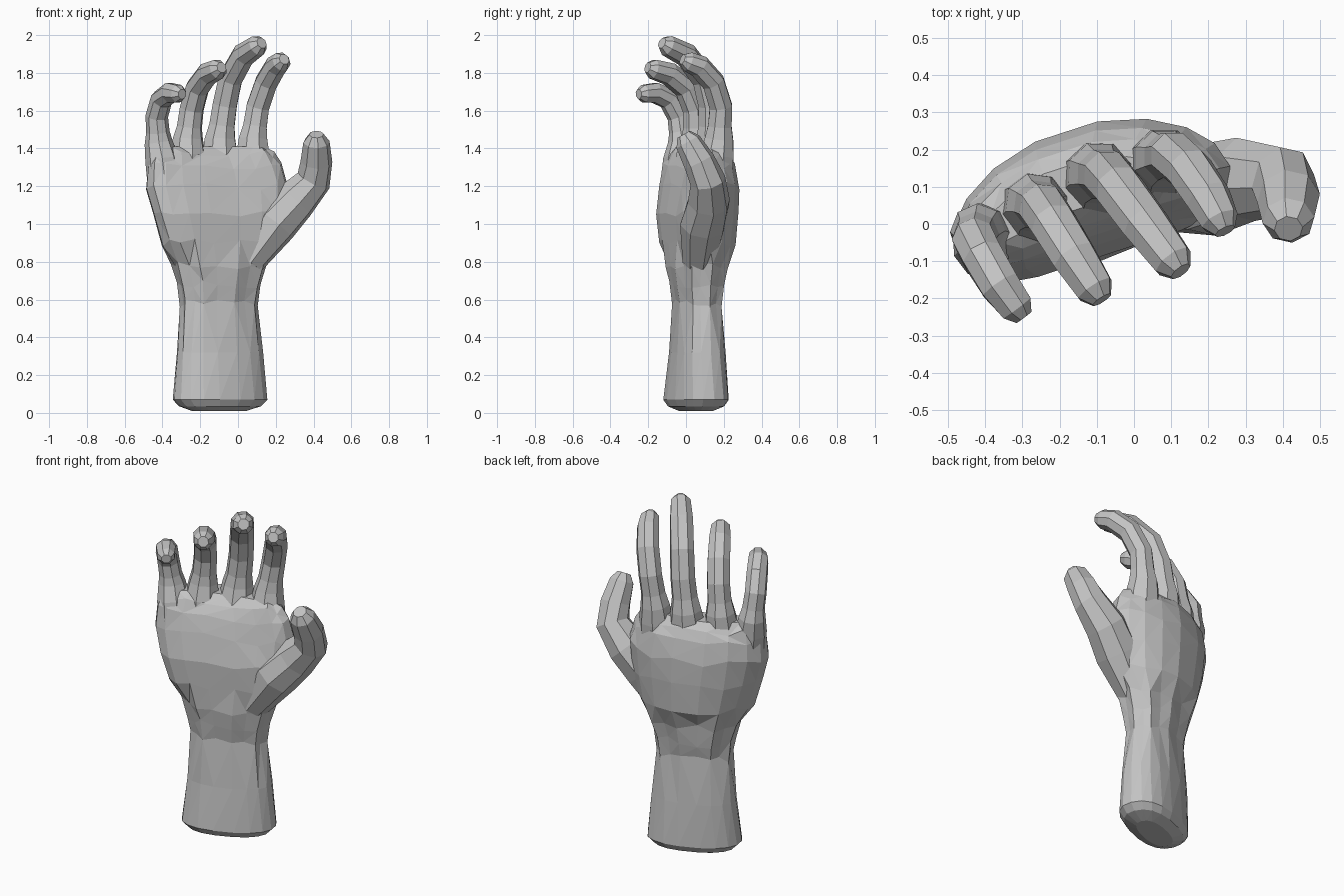
import bpy, bmesh, math, random
from mathutils import Vector

if "Cube" in bpy.data.objects:
    bpy.data.objects.remove(bpy.data.objects["Cube"])

random.seed(4)
skin = bpy.data.materials.new("plain_grey")
skin.diffuse_color = (0.55, 0.55, 0.55, 1)
skin.use_nodes = True
skin.node_tree.nodes["Principled BSDF"].inputs["Base Color"].default_value = skin.diffuse_color


def skin_rings(name, rings, triangulate=False):
    """Bridge a list of equal-length point rings and cap both ends."""
    bm = bmesh.new()
    vs = [[bm.verts.new(p) for p in r] for r in rings]
    n = len(vs[0])
    for a, b in zip(vs, vs[1:]):
        for i in range(n):
            j = (i + 1) % n
            bm.faces.new((a[i], a[j], b[j], b[i]))
    bm.faces.new(vs[0][::-1])
    bm.faces.new(vs[-1])
    if triangulate:
        bmesh.ops.triangulate(bm, faces=bm.faces[:])
    bmesh.ops.recalc_face_normals(bm, faces=bm.faces[:])
    me = bpy.data.meshes.new(name)
    bm.to_mesh(me)
    bm.free()
    me.materials.append(skin)
    ob = bpy.data.objects.new(name, me)
    bpy.context.collection.objects.link(ob)
    return ob


def digit(name, pts, rad, sides=8):
    """Sweep a polygon along the points, with a rounded tip."""
    d = (pts[-1] - pts[-2]).normalized()
    pts = pts + [pts[-1] + d * rad[-1] * 0.65]
    rad = rad + [rad[-1] * 0.55]
    plan = pts[-1] - pts[0]
    ref = Vector((-plan.y, plan.x, 0)).normalized()
    rings = []
    for i, p in enumerate(pts):
        t = (pts[min(i + 1, len(pts) - 1)] - pts[max(i - 1, 0)]).normalized()
        u = (ref - t * ref.dot(t)).normalized()
        v = t.cross(u)
        rings.append([p + (u * math.cos(a) + v * math.sin(a)) * rad[i]
                      for a in (2 * math.pi * (k + 0.5) / sides for k in range(sides))])
    return skin_rings(name, rings)


def finger(name, r, lean, *joints):
    """Finger through the joints, flaring into a knuckle root inside the palm."""
    j = [Vector(p) for p in joints]
    root = [j[0] + Vector((lean, -0.025, -0.23)), j[0] + Vector((lean / 2, -0.012, -0.09))]
    pts = root + [j[0], j[0].lerp(j[1], 0.4)] + j[1:]
    return digit(name, pts, [r * f for f in (1.55, 1.48, 1.25, 1.04, 1, 0.98, 0.95, 0.82)])


# Forearm, wrist and palm: z, centre x, half width, half depth
sections = [
    (0.01, -0.10, 0.15, 0.07), (0.035, -0.095, 0.225, 0.125),
    (0.07, -0.095, 0.26, 0.145), (0.32, -0.095, 0.235, 0.13),
    (0.58, -0.10, 0.215, 0.115), (0.68, -0.10, 0.23, 0.13),
    (0.78, -0.10, 0.265, 0.145), (0.90, -0.10, 0.325, 0.165),
    (1.05, -0.11, 0.365, 0.175), (1.20, -0.125, 0.39, 0.16),
    (1.31, -0.135, 0.37, 0.135), (1.37, -0.145, 0.34, 0.105),
    (1.41, -0.155, 0.29, 0.06),
]
SIDES = 18
rings = []
for z, cx, a, b in sections:
    t = math.radians(22 if z < 0.1 else 18)
    cy = 0.053 if z < 0.1 else 0.06 if z < 1.1 else 0.073
    wrist = 0.5 < z < 0.8
    ring = []
    for k in range(SIDES):
        ang = 2 * math.pi * k / SIDES
        c, s = math.cos(ang), math.sin(ang)
        # tendon creases at the wrist
        f = 0.92 if wrist and k % 2 else 1
        px = a * math.copysign(abs(c) ** 0.85, c) * f
        py = b * math.copysign(abs(s) ** 0.85, s) * f
        # arch the hand so both edges fall toward the palm
        if z > 0.8:
            py += 0.03 - 0.07 * (px / a) ** 2
        j = 0.02 if 0.5 < z < 1.4 else 0
        ring.append((cx + px * math.cos(t) - py * math.sin(t),
                     cy + px * math.sin(t) + py * math.cos(t),
                     z + random.uniform(-j, j)))
    rings.append(ring)
hand = skin_rings("hand", rings, triangulate=True)

# Fingers and thumb
parts = [
    finger("index_finger", 0.065, 0, (0.08, 0.175, 1.45), (0.105, 0.185, 1.62),
           (0.15, 0.145, 1.75), (0.20, 0.07, 1.835), (0.23, 0.01, 1.86)),
    finger("middle_finger", 0.069, 0, (-0.095, 0.135, 1.45), (-0.07, 0.13, 1.63),
           (-0.04, 0.095, 1.77), (0.03, 0.0, 1.895), (0.105, -0.10, 1.945)),
    finger("ring_finger", 0.066, 0, (-0.265, 0.055, 1.45), (-0.245, 0.045, 1.61),
           (-0.215, 0.0, 1.72), (-0.16, -0.09, 1.795), (-0.105, -0.175, 1.82)),
    finger("little_finger", 0.06, 0.035, (-0.42, -0.02, 1.43), (-0.43, -0.04, 1.57),
           (-0.405, -0.09, 1.66), (-0.36, -0.165, 1.695), (-0.315, -0.225, 1.69)),
    digit("thumb", [Vector(p) for p in (
        (0.05, 0.07, 0.80), (0.19, 0.09, 1.00), (0.30, 0.12, 1.12),
        (0.40, 0.115, 1.23), (0.415, 0.07, 1.33), (0.415, 0.01, 1.435))],
        [0.09, 0.125, 0.115, 0.095, 0.085, 0.07]),
]
# Union every digit with the palm so that no hidden inner skin remains
bpy.context.view_layer.objects.active = hand
for part in parts:
    mod = hand.modifiers.new("join_" + part.name, 'BOOLEAN')
    mod.operation, mod.solver, mod.object = 'UNION', 'EXACT', part
    mod.use_self = True
    bpy.ops.object.modifier_apply(modifier=mod.name)
    bpy.data.objects.remove(part)
